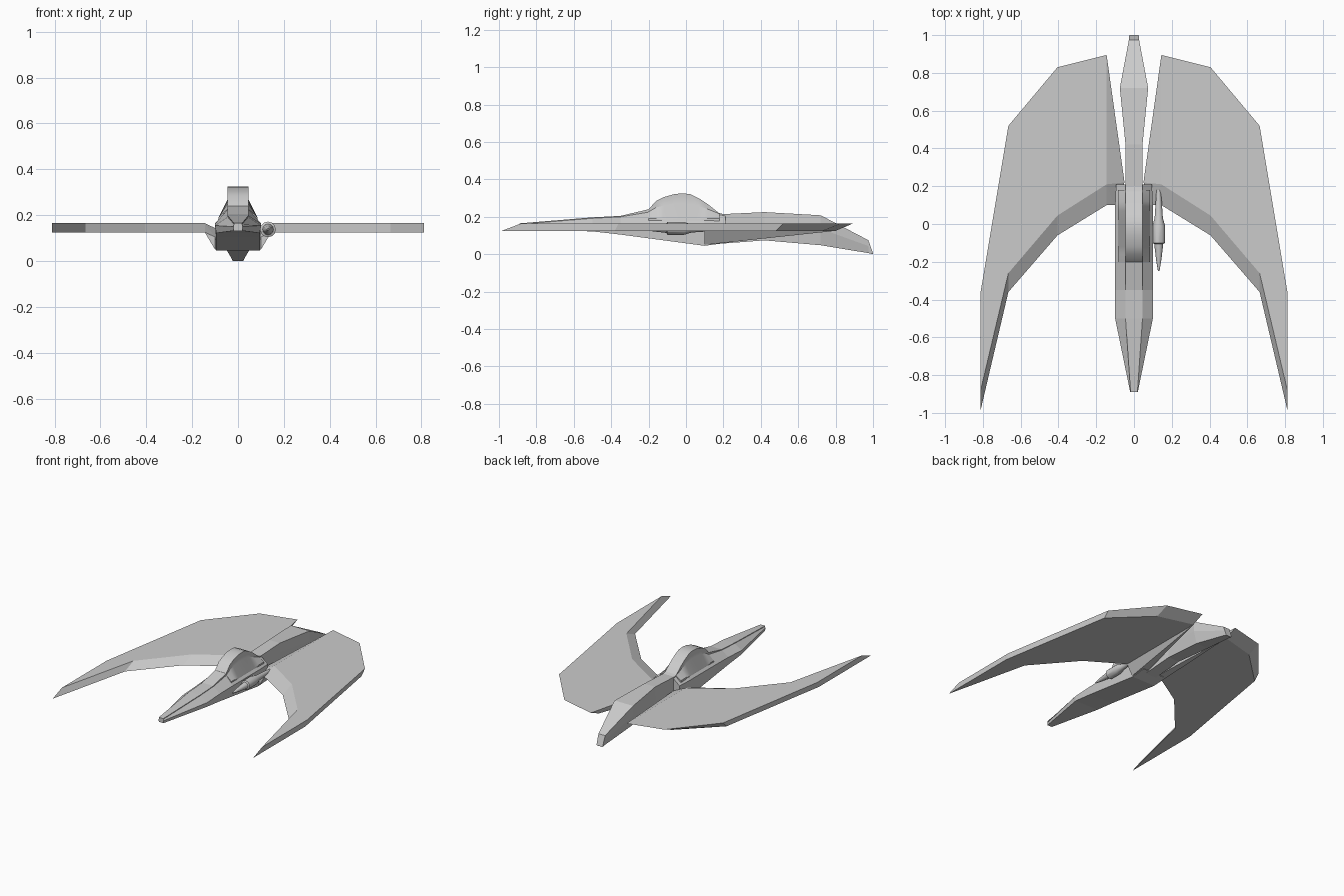
import bpy, bmesh, math

if "Cube" in bpy.data.objects:
    bpy.data.objects.remove(bpy.data.objects["Cube"])


def finish(bm, name, angle=None):
    bmesh.ops.recalc_face_normals(bm, faces=bm.faces)
    mesh = bpy.data.meshes.new(name)
    bm.to_mesh(mesh)
    bm.free()
    obj = bpy.data.objects.new(name, mesh)
    bpy.context.collection.objects.link(obj)
    if angle:
        bpy.ops.object.select_all(action='DESELECT')
        obj.select_set(True)
        bpy.context.view_layer.objects.active = obj
        bpy.ops.object.shade_smooth_by_angle(angle=math.radians(angle))
    return obj


def loft(name, rings, angle=None):
    """Skin a list of equal-length closed rings and cap both ends."""
    bm = bmesh.new()
    loops = [[bm.verts.new(p) for p in ring] for ring in rings]
    n = len(loops[0])
    for a, b in zip(loops, loops[1:]):
        for i in range(n):
            j = (i + 1) % n
            bm.faces.new((a[i], a[j], b[j], b[i]))
    bm.faces.new(loops[0])
    bm.faces.new(loops[-1])
    return finish(bm, name, angle)


def mirrored(y, half):
    """Closed ring at y from right-side (x, z) points, top to bottom."""
    return [(x, y, z) for x, z in half] + [(-x, y, z) for x, z in reversed(half)]


# Fuselage: y, top half width, side half width, top z, shoulder z, side z, bottom z
hull = [(-0.89, .018, .020, .165, .160, .150, .132),
        (-0.50, .045, .100, .197, .192, .155, .122),
        (-0.35, .045, .100, .205, .200, .163, .105),
        (-0.20, .045, .100, .240, .225, .165, .085),
        (0.10, .045, .100, .240, .225, .165, .045),
        (0.21, .045, .095, .212, .205, .165, .060)]
loft("fuselage", [mirrored(y, [(t, zt), (t, zs), (w, zm), (w * .95, zb)])
                  for y, t, w, zt, zs, zm, zb in hull])

# Canopy: rounded hump with sloping skirts
canopy = [(-.20, .240), (-.16, .285), (-.12, .305), (-.06, .322), (-.02, .325),
          (.02, .322), (.07, .298), (.12, .265), (.18, .217)]
loft("canopy", [mirrored(y, [(.045, z), (.045, .5 * z + .107),
                             (.085, .19), (.085, .16)])
                for y, z in canopy], 30)

# Tail boom: y, half width top, half width bottom, top z, bottom z
boom = [(.17, .045, .045, .213, .055), (.42, .045, .045, .225, .074),
        (.72, .075, .050, .208, .048), (.975, .027, .025, .075, .006),
        (1.0, .025, .022, .005, 0.0)]
loft("tail_boom", [mirrored(y, [(a, zt), (a, .55 * zt + .45 * zb), (b, zb)])
                   for y, a, b, zt, zb in boom])

# Wing spans: x, lower front y, upper front y, lower rear y, upper rear y
wing = [(.145, .10, .21, .80, .895), (.405, -.06, .045, .73, .83),
        (.665, -.36, -.26, .48, .52), (.812, -.985, -.88, -.38, -.36)]
# Root blocks slope down from the wing toward the hull
root = [(.145, .10, .125), (.10, .10, .05), (.05, .22, .065), (.145, .80, .125),
        (.145, .21, .165), (.05, .22, .12), (.145, .895, .165), (.10, .10, .105)]
for side, s in (("left", -1), ("right", 1)):
    loft(side + "_wing", [[(s * x, lf, .125), (s * x, uf, .165),
                           (s * x, ur, .165), (s * x, lr, .125)]
                          for x, lf, uf, lr, ur in wing])
    bm = bmesh.new()
    verts = [bm.verts.new((s * x, y, z)) for x, y, z in root]
    bmesh.ops.convex_hull(bm, input=verts)
    finish(bm, side + "_wing_root")

# Side gun: turned profile (y, radius) on the right of the hull
gun = [(.18, .012), (.03, .022), (-.01, .034), (-.10, .034), (-.105, .024),
       (-.19, .014), (-.25, .004)]
loft("side_gun", [[(.131 + r * math.cos(k * math.tau / 12), y,
                    .138 + r * math.sin(k * math.tau / 12)) for k in range(12)]
                  for y, r in gun], 30)
